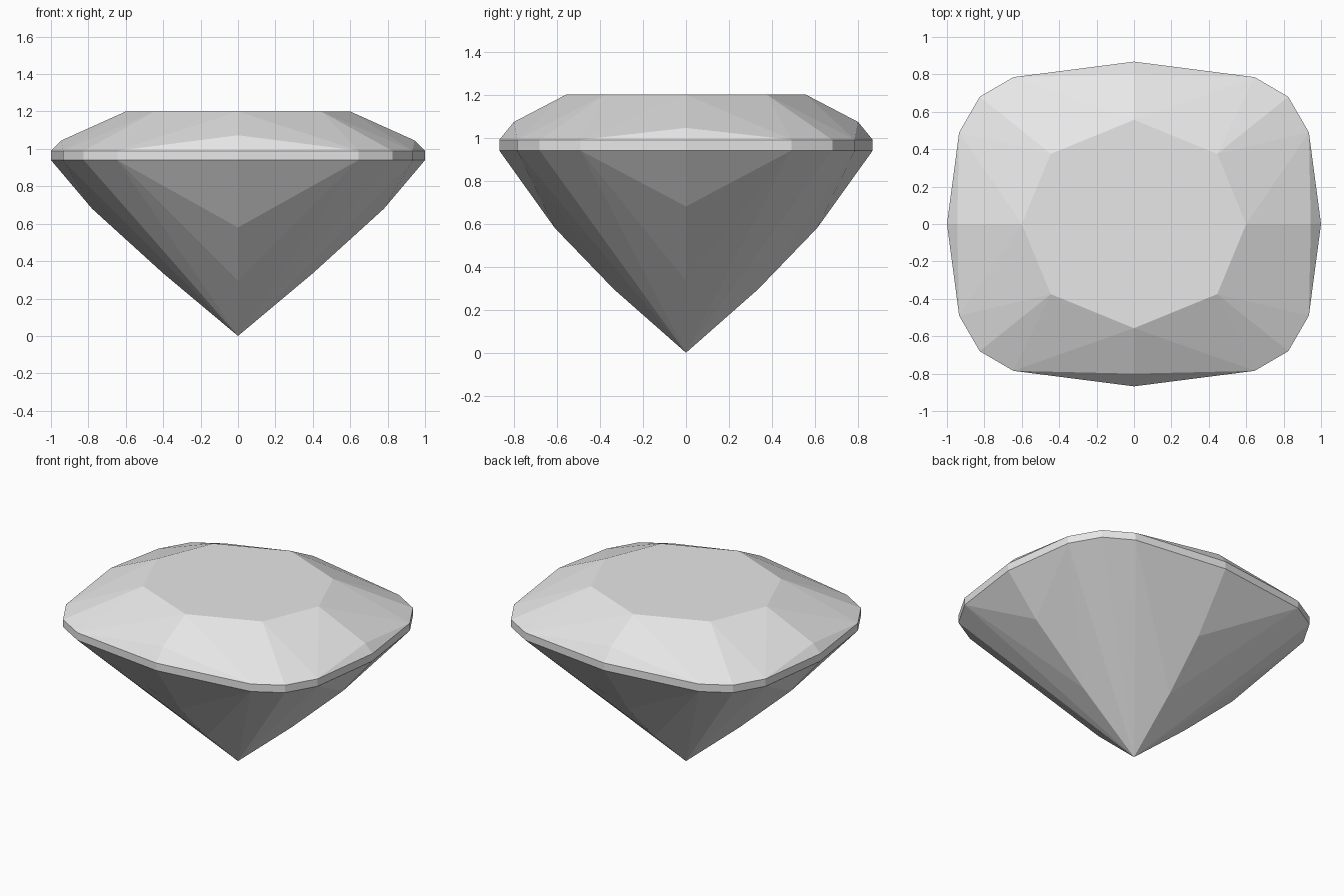
import bpy
import bmesh

if "Cube" in bpy.data.objects:
    bpy.data.objects.remove(bpy.data.objects["Cube"], do_unlink=True)

TABLE_Z, GIRDLE_TOP, GIRDLE_LOW = 1.2, 0.99, 0.94

mat = bpy.data.materials.new("pale_grey_stone")
mat.use_nodes = True
grey = (0.8, 0.8, 0.8, 1)
mat.diffuse_color = grey
mat.node_tree.nodes["Principled BSDF"].inputs["Base Color"].default_value = grey


def faceted_part(name, facets):
    """Build one quarter of a part from facets, then mirror it across x and y."""
    bm = bmesh.new()
    for facet in facets:
        bm.faces.new([bm.verts.new(p) for p in facet])
    bmesh.ops.remove_doubles(bm, verts=bm.verts[:], dist=0.0001)
    # Turn every facet outwards from a point inside the stone
    for f in bm.faces:
        f.normal_update()
        c = f.calc_center_median()
        c.z -= 0.9
        if f.normal.dot(c) < 0:
            f.normal_flip()
    mesh = bpy.data.meshes.new(name)
    bm.to_mesh(mesh)
    bm.free()
    mesh.materials.append(mat)
    obj = bpy.data.objects.new(name, mesh)
    bpy.context.collection.objects.link(obj)
    mirror = obj.modifiers.new("mirror", "MIRROR")
    mirror.use_axis = (True, True, False)
    mirror.merge_threshold = 0.0001
    return obj


def at(z, points):
    return [(x, y, z) for x, y in points]


# Cushion outline and table outline, one quarter from the side to the back
outline = [(1, 0), (0.935, 0.49), (0.825, 0.68), (0.645, 0.785), (0, 0.868)]
side, c1, c2, c3, back = at(GIRDLE_TOP, outline)
low = at(GIRDLE_LOW, outline)
t_side, t_corner, t_back = at(TABLE_Z, [(0.6, 0), (0.445, 0.375), (0, 0.557)])
mid_side, mid_back = (0.945, 0, 1.045), (0, 0.8, 1.073)

# Flat table on top
faceted_part("table", [[(0, 0, TABLE_Z), t_side, t_corner, t_back]])

# Crown: star, bezel and break facets
faceted_part("crown", [
    [t_side, c1, t_corner], [t_side, mid_side, c1], [mid_side, side, c1],
    [t_corner, c1, c2], [t_corner, c2, c3],
    [t_corner, c3, t_back], [t_back, c3, mid_back], [mid_back, c3, back],
])

# Girdle: thin upright band
top = [side, c1, c2, c3, back]
faceted_part("girdle", [[low[i], low[i + 1], top[i + 1], top[i]] for i in range(4)])

# Pavilion: nested facets stepping down to the point
culet = (0, 0, 0)
side_steps = [low[0], (0.78, 0, 0.68), (0.4, 0, 0.335), culet]
back_steps = [low[4], (0, 0.61, 0.58), (0, 0.335, 0.295), culet]
facets = [[low[1], low[2], culet], [low[2], low[3], culet]]
for steps, corner in ((side_steps, low[1]), (back_steps, low[3])):
    facets += [[corner, a, b] for a, b in zip(steps, steps[1:])]
faceted_part("pavilion", facets)
